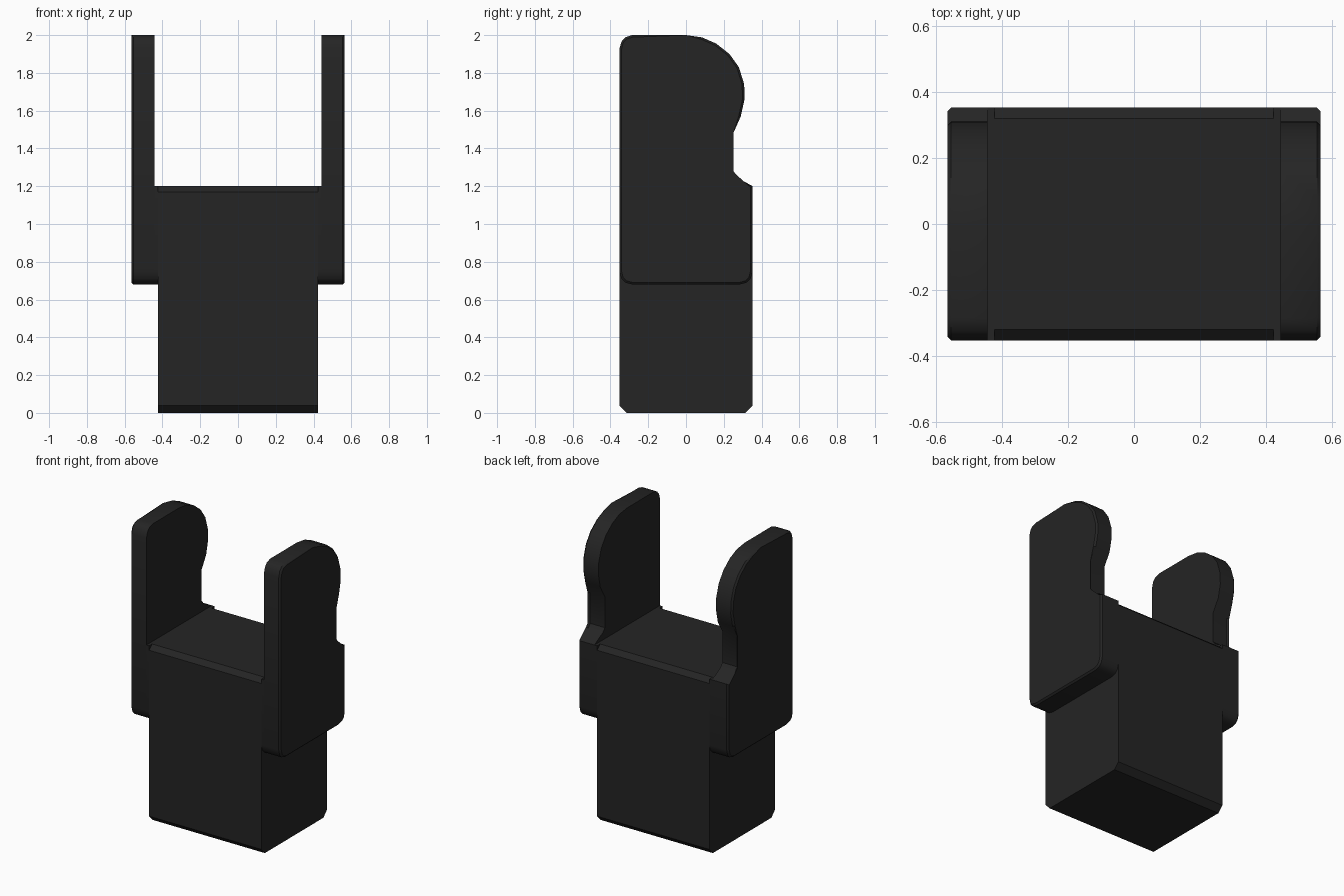
import bpy, bmesh, math

if "Cube" in bpy.data.objects:
    bpy.data.objects.remove(bpy.data.objects["Cube"])

mat = bpy.data.materials.new("dark_grey")
mat.diffuse_color = (0.018, 0.018, 0.018, 1)
mat.use_nodes = True
mat.node_tree.nodes["Principled BSDF"].inputs["Base Color"].default_value = mat.diffuse_color


def prism(name, profile, x0, x1, rim=0.0, mirror=False):
    """Extrude a (y, z) profile along x; rim bevels the edge at x1."""
    bm = bmesh.new()
    a = [bm.verts.new((x0, y, z)) for y, z in profile]
    b = [bm.verts.new((x1, y, z)) for y, z in profile]
    n = len(profile)
    bm.faces.new(a)
    cap = bm.faces.new(b)
    for i in range(n):
        j = (i + 1) % n
        bm.faces.new((a[i], a[j], b[j], b[i]))
    if rim:
        bmesh.ops.bevel(bm, geom=list(cap.edges), offset=rim, segments=1,
                        affect='EDGES', profile=0.5)
    bmesh.ops.recalc_face_normals(bm, faces=bm.faces)
    me = bpy.data.meshes.new(name)
    bm.to_mesh(me)
    bm.free()
    ob = bpy.data.objects.new(name, me)
    bpy.context.collection.objects.link(ob)
    me.materials.append(mat)
    bpy.ops.object.select_all(action='DESELECT')
    ob.select_set(True)
    bpy.context.view_layer.objects.active = ob
    bpy.ops.object.shade_smooth_by_angle(angle=math.radians(32))
    if mirror:
        ob.modifiers.new("mirror", 'MIRROR')
    return ob


D = 0.353  # half depth

# Central block, chamfered along its top and bottom edges
prism("body_block", [(-D, 0.04), (-0.315, 0), (0.315, 0), (D, 0.04),
                     (D, 1.17), (0.32, 1.2), (-0.32, 1.2), (-D, 1.17)],
      -0.423, 0.423)

# Rounded underside shared by the side plates and shoulders
under = [(-D, 0.75), (-0.342, 0.71), (-0.322, 0.69), (-0.285, 0.68),
         (0.285, 0.68), (0.322, 0.69), (0.342, 0.71), (D, 0.75)]

# Thin shoulders joining block and plates
prism("shoulder", under + [(D, 1.2), (-D, 1.2)], 0.423, 0.443, mirror=True)

# Side plates with hooked, rounded upper lobes
lobe = [(D, 1.2), (0.262, 1.25), (0.24, 1.275), (0.24, 1.485), (0.29, 1.57),
        (0.31, 1.66), (0.308, 1.74), (0.28, 1.83), (0.23, 1.9),
        (0.16, 1.955), (0.085, 1.988), (0, 2.0),
        (-0.285, 2.0), (-0.322, 1.988), (-0.342, 1.965), (-D, 1.925)]
prism("side_plate", under + lobe, 0.443, 0.565, rim=0.011, mirror=True)
